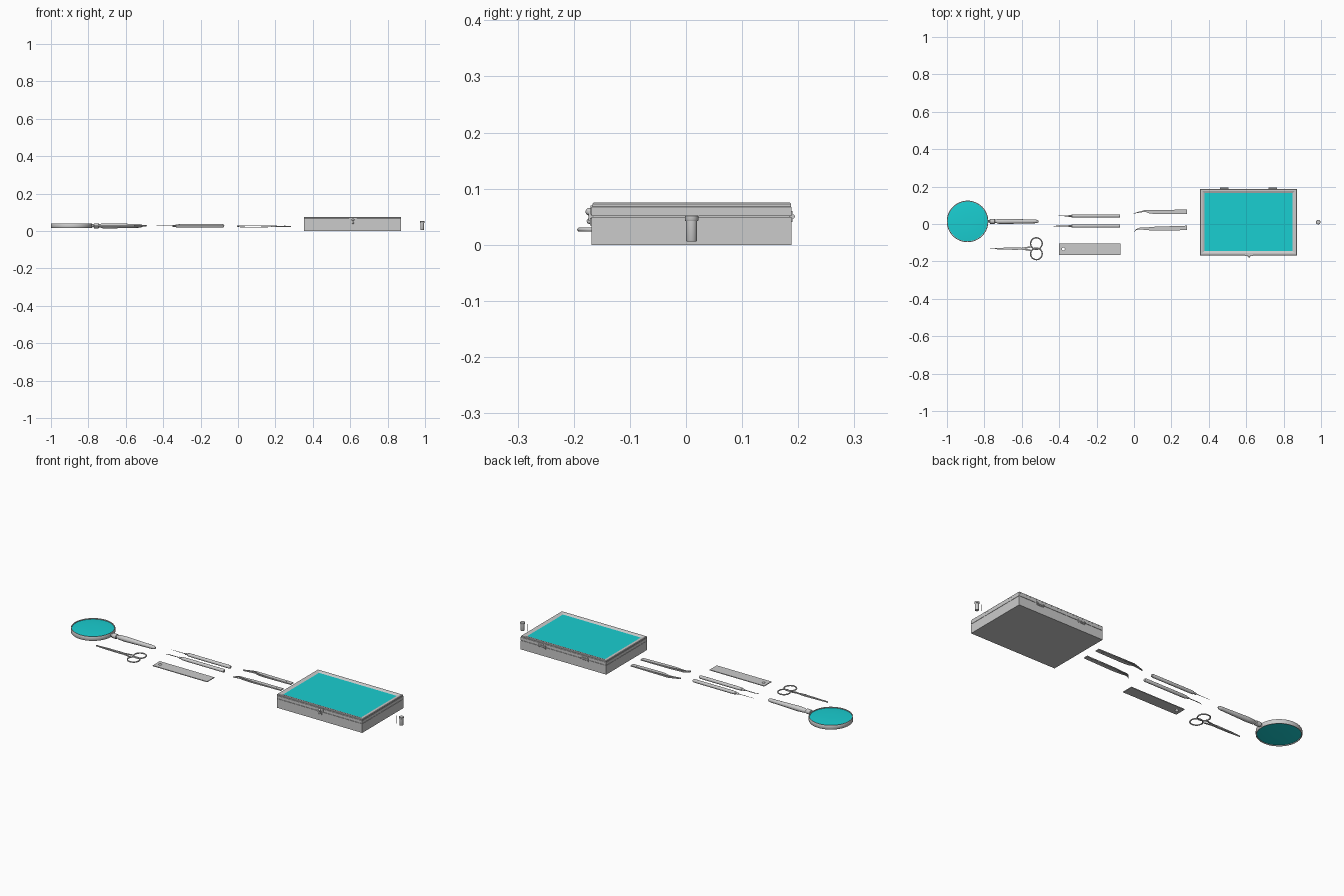
import bpy, bmesh, math
from mathutils import Vector

if "Cube" in bpy.data.objects:
    bpy.data.objects.remove(bpy.data.objects["Cube"])

CYAN = bpy.data.materials.new("glass_cyan")
CYAN.diffuse_color = (0.01, 0.62, 0.64, 1)
CYAN.use_nodes = True
CYAN.node_tree.nodes["Principled BSDF"].inputs["Base Color"].default_value = CYAN.diffuse_color


def finish(name, bm, smooth=False, mat=None):
    bmesh.ops.recalc_face_normals(bm, faces=bm.faces)
    me = bpy.data.meshes.new(name)
    bm.to_mesh(me)
    bm.free()
    ob = bpy.data.objects.new(name, me)
    bpy.context.collection.objects.link(ob)
    if mat:
        me.materials.append(mat)
    if smooth:
        bpy.ops.object.select_all(action='DESELECT')
        ob.select_set(True)
        bpy.context.view_layer.objects.active = ob
        bpy.ops.object.shade_smooth_by_angle(angle=math.radians(35))
    return ob


def loft(name, loops, closed=False, **kw):
    """Skin equal-length loops of points; cap the ends or close onto itself."""
    bm = bmesh.new()
    rows = [[bm.verts.new(p) for p in loop] for loop in loops]
    n = len(rows[0])
    pairs = list(zip(rows, rows[1:])) + ([(rows[-1], rows[0])] if closed else [])
    for a, b in pairs:
        for i in range(n):
            j = (i + 1) % n
            bm.faces.new((a[i], a[j], b[j], b[i]))
    if not closed:
        bm.faces.new(rows[0])
        bm.faces.new(rows[-1])
    return finish(name, bm, **kw)


def lathe(name, profile, center, axis='z', n=24, closed=False, mat=None):
    """profile: (radius, distance along axis)."""
    c = Vector(center)
    loops = []
    for r, h in profile:
        ring = []
        for i in range(n):
            a = 2 * math.pi * i / n
            u, v = r * math.cos(a), r * math.sin(a)
            ring.append(c + Vector((u, v, h) if axis == 'z' else (h, u, v)))
        loops.append(ring)
    return loft(name, loops, closed, smooth=True, mat=mat)


def rect_loft(name, profile, closed=False, mat=None):
    """profile: (inset from the case outline, z)."""
    x0, x1, y0, y1 = 0.353, 0.872, -0.168, 0.188
    return loft(name, [[(x0 + d, y0 + d, z), (x1 - d, y0 + d, z),
                        (x1 - d, y1 - d, z), (x0 + d, y1 - d, z)] for d, z in profile],
                closed, mat=mat)


def ribbon(name, path, t):
    """Flat strip; path: (x, y, half width, z)."""
    return loft(name, [[(x, y - w, z - t / 2), (x, y + w, z - t / 2),
                        (x, y + w, z + t / 2), (x, y - w, z + t / 2)] for x, y, w, z in path])


def tube(name, pts, r, n=10, tip=1.0):
    """Thin rod along points, last radius scaled by tip."""
    pts = [Vector(p) for p in pts]
    loops = []
    for k, p in enumerate(pts):
        d = (pts[min(k + 1, len(pts) - 1)] - pts[max(k - 1, 0)]).normalized()
        u = d.cross(Vector((0, 1, 0) if abs(d.z) > 0.9 else (0, 0, 1))).normalized()
        v = d.cross(u)
        rr = r * (tip if k == len(pts) - 1 else 1)
        loops.append([p + rr * (u * math.cos(2 * math.pi * i / n) + v * math.sin(2 * math.pi * i / n))
                      for i in range(n)])
    return loft(name, loops, smooth=True)


def block(name, x0, x1, y0, y1, z0, z1):
    return loft(name, [[(x0, y0, z), (x1, y0, z), (x1, y1, z), (x0, y1, z)] for z in (z0, z1)])


Z = 0.027

# Magnifying glass
c = (-0.89, 0.014, Z)
lathe("magnifier_rim", [(0.106, -0.011), (0.109, -0.012), (0.111, -0.009), (0.111, 0.009),
                        (0.109, 0.012), (0.106, 0.011)], c, n=64, closed=True)
lathe("magnifier_lens", [(0.02, -0.0105), (0.07, -0.010), (0.1065, -0.007), (0.1065, 0.007),
                         (0.07, 0.010), (0.02, 0.0105)], c, n=64, mat=CYAN)
lathe("magnifier_handle", [(0.007, -0.785), (0.007, -0.772), (0.013, -0.770), (0.013, -0.745),
                           (0.009, -0.742), (0.009, -0.735), (0.0125, -0.730), (0.014, -0.69),
                           (0.012, -0.62), (0.010, -0.53), (0.008, -0.516), (0.004, -0.511)],
      (0, 0.014, Z), 'x')

# Scissors: two mirrored halves
for s, side in ((1, "upper"), (-1, "lower")):
    y, z = -0.132, Z + s * 0.0018
    ribbon("scissor_blade_" + side, [(-0.769, y, 0.0008, z), (-0.70, y + s * 0.001, 0.004, z),
                                     (-0.63, y, 0.006, z), (-0.60, y + s * 0.001, 0.004, z),
                                     (-0.553, y + s * 0.009, 0.004, z)], 0.0034)
    bpy.ops.mesh.primitive_torus_add(location=(-0.522, y + s * 0.0275, Z), major_radius=0.031,
                                     minor_radius=0.0035, major_segments=40, minor_segments=10)
    ring = bpy.context.object
    ring.name = "scissor_ring_" + side
    bpy.ops.object.shade_smooth()
lathe("scissor_pivot", [(0.005, -0.005), (0.005, 0.005)], (-0.63, -0.132, Z), n=16)

# Two probes: straight and hooked needle
for label, y, tips in (("straight", 0.043, [(-0.44, 0.043)]),
                       ("hooked", -0.011, [(-0.415, -0.011), (-0.432, -0.016)])):
    lathe("probe_handle_" + label, [(0.004, -0.337), (0.008, -0.332), (0.009, -0.31),
                                    (0.009, -0.082), (0.007, -0.075)], (0, y, Z), 'x', 20)
    lathe("probe_collar_" + label, [(0.003, -0.352), (0.005, -0.348), (0.005, -0.336)],
          (0, y, Z), 'x', 16)
    tube("probe_needle_" + label, [(-0.34, y, Z)] + [(a, b, Z) for a, b in tips], 0.002, tip=0.3)

# Ruler plate with a hanging hole
x0, x1, y0, y1, hx, hy = -0.402, -0.071, -0.166, -0.104, -0.378, -0.134
outer, inner = [], []
for i in range(32):
    a = 2 * math.pi * i / 32 + math.pi / 4
    dx, dy = math.cos(a), math.sin(a)
    m = max(abs(dx), abs(dy))
    outer.append(((x0 + x1) / 2 + dx / m * (x1 - x0) / 2, (y0 + y1) / 2 + dy / m * (y1 - y0) / 2))
    inner.append((hx + 0.008 * dx, hy + 0.008 * dy))
loft("ruler", [[(*p, z) for p in lp] for lp, z in
               ((outer, Z - 0.002), (outer, Z + 0.002), (inner, Z + 0.002), (inner, Z - 0.002))],
     closed=True)

# Tweezers: two arms each, joined at the heel
shapes = {
    "bayonet": [(-0.006, 0.055, 0.001), (0.03, 0.064, 0.003), (0.06, 0.070, 0.005),
                (0.085, 0.065, 0.009), (0.12, 0.064, 0.011), (0.283, 0.065, 0.012)],
    "curved": [(0.0, -0.042, 0.001), (0.012, -0.030, 0.003), (0.03, -0.024, 0.004),
               (0.06, -0.026, 0.006), (0.10, -0.025, 0.010), (0.283, -0.021, 0.012)]}
for label, pts in shapes.items():
    for s, side in ((1, "top"), (-1, "bottom")):
        gaps = (0.0022, 0.003, 0.004, 0.004, 0.0035, 0.001)
        ribbon(f"tweezer_{label}_{side}", [(x, y, w, 0.024 + s * g)
                                           for (x, y, w), g in zip(pts, gaps)], 0.003)
    lathe("tweezer_rivet_" + label, [(0.004, -0.004), (0.004, 0.004)],
          (0.25, pts[-1][1], 0.024), n=14)

# Display case: tray, bevelled lid frame and glass
rect_loft("case_tray", [(0, 0), (0, 0.0495), (0.012, 0.0495), (0.012, 0.008)])
rect_loft("case_lid_frame", [(0, 0.051), (0, 0.067), (0.001, 0.068), (0.001, 0.073),
                             (0.003, 0.075), (0.012, 0.075), (0.026, 0.069), (0.026, 0.060),
                             (0.012, 0.051)], closed=True)
rect_loft("case_lid_seam", [(0.003, 0.049), (0.003, 0.052), (0.010, 0.052), (0.010, 0.049)],
          closed=True)
rect_loft("case_glass", [(0.022, 0.066), (0.022, 0.0688)]).data.materials.append(CYAN)
rect = bpy.data.objects["case_glass"]
rect.scale.z = 1.02

# Hinges on the back
for i, x in enumerate((0.483, 0.742)):
    lathe(f"hinge_barrel_{i}", [(0.004, -0.022), (0.004, 0.022)], (x, 0.190, 0.0505), 'x', 14)
    block(f"hinge_leaf_{i}", x - 0.022, x + 0.022, 0.187, 0.190, 0.041, 0.060)

# Latch on the front
block("latch_plate", 0.594, 0.636, -0.1705, -0.166, 0.054, 0.070)
block("latch_tongue", 0.607, 0.623, -0.174, -0.167, 0.042, 0.058)
block("latch_keeper", 0.602, 0.628, -0.1715, -0.166, 0.034, 0.048)
for nm, z, r in (("latch_knob", 0.059, 0.007), ("latch_catch", 0.042, 0.005)):
    bpy.ops.mesh.primitive_uv_sphere_add(segments=20, ring_count=12, radius=r,
                                         location=(0.615, -0.172, z))
    bpy.context.object.name = nm
    bpy.ops.object.shade_smooth()

# Vial with cap, and a specimen pin beside it
lathe("vial", [(0.009, 0.006), (0.010, 0.008), (0.010, 0.042)], (0.985, 0.01, 0))
lathe("vial_cap", [(0.011, 0.042), (0.0122, 0.044), (0.0122, 0.051), (0.011, 0.052)],
      (0.985, 0.01, 0))
tube("pin", [(0.954, 0.01, 0.05), (0.954, 0.01, 0.015), (0.954, 0.01, 0.007)], 0.0008, 8, 0.2)
